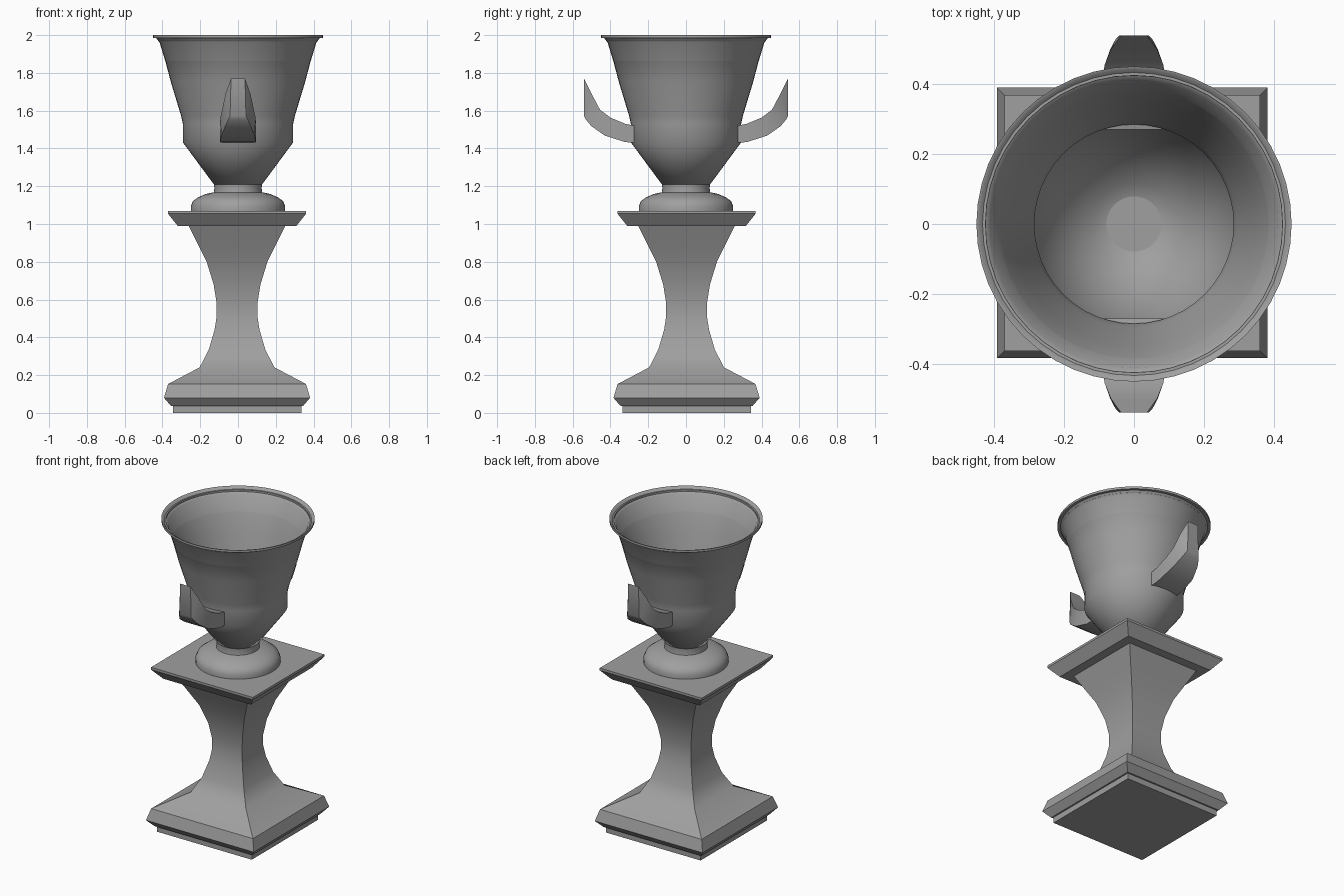
import bpy, bmesh
from math import cos, sin, pi, sqrt, radians

if "Cube" in bpy.data.objects:
    bpy.data.objects.remove(bpy.data.objects["Cube"])

stone = bpy.data.materials.new("grey_stone")
stone.use_nodes = True
GREY = (0.35, 0.35, 0.35, 1)
stone.diffuse_color = GREY
stone.node_tree.nodes["Principled BSDF"].inputs["Base Color"].default_value = GREY


def finish(name, bm, angle):
    """Turn a bmesh into a named, shaded object."""
    bmesh.ops.recalc_face_normals(bm, faces=bm.faces)
    mesh = bpy.data.meshes.new(name)
    bm.to_mesh(mesh)
    bm.free()
    mesh.materials.append(stone)
    obj = bpy.data.objects.new(name, mesh)
    bpy.context.collection.objects.link(obj)
    bpy.ops.object.select_all(action='DESELECT')
    obj.select_set(True)
    bpy.context.view_layer.objects.active = obj
    bpy.ops.object.shade_smooth_by_angle(angle=radians(angle))
    return obj


def loft(bm, rings):
    """Bridge closed rings of points and cap both ends."""
    rings = [[bm.verts.new(p) for p in ring] for ring in rings]
    n = len(rings[0])
    for a, b in zip(rings, rings[1:]):
        for i in range(n):
            j = (i + 1) % n
            bm.faces.new((a[i], a[j], b[j], b[i]))
    bm.faces.new(rings[0][::-1])
    bm.faces.new(rings[-1])


def turned(name, profile, sides, angle, scale=1, turn=0):
    """Sweep a (radius, height) profile round the z axis."""
    bm = bmesh.new()
    loft(bm, [[(r * scale * cos(turn + 2 * pi * i / sides),
                r * scale * sin(turn + 2 * pi * i / sides), z)
               for i in range(sides)] for r, z in profile])
    return finish(name, bm, angle)


def square(name, profile):
    obj = turned(name, profile, 4, 38, sqrt(2), pi / 4)
    obj.location = (-0.005, 0.003, 0)
    return obj


# Square pedestal: plinth, waisted shaft, cap slab
square("pedestal", [
    (0.34, 0), (0.34, 0.037), (0.35, 0.037), (0.387, 0.08), (0.365, 0.153),
    (0.198, 0.241), (0.15, 0.334), (0.119, 0.44), (0.108, 0.51),
    (0.108, 0.58), (0.124, 0.68), (0.161, 0.80), (0.209, 0.896), (0.256, 0.99)])
square("cap_slab", [(0.314, 0.99), (0.366, 1.055), (0.366, 1.07)])

# Round foot and stem
turned("foot", [
    (0.25, 1.065), (0.25, 1.095), (0.238, 1.122), (0.21, 1.142),
    (0.17, 1.159), (0.128, 1.168), (0.125, 1.19), (0.128, 1.215)], 48, 50)

# Hollow bowl, outside up to the rim and back down inside
turned("bowl", [
    (0.128, 1.21), (0.292, 1.432), (0.292, 1.53), (0.302, 1.575),
    (0.355, 1.75), (0.412, 1.965), (0.425, 1.973), (0.425, 1.985),
    (0.451, 1.985), (0.451, 2.0), (0.443, 1.998), (0.415, 1.96),
    (0.35, 1.75), (0.295, 1.575), (0.285, 1.53), (0.285, 1.437),
    (0.12, 1.225), (0.05, 1.208), (0.005, 1.205)], 48, 55)

# Upswept handles: reach, top height, top half width, bottom reach, height, half width
SECTIONS = [
    (0.27, 1.52, 0.095, 0.27, 1.432, 0.095),
    (0.32, 1.53, 0.095, 0.32, 1.433, 0.095),
    (0.40, 1.563, 0.093, 0.43, 1.468, 0.088),
    (0.455, 1.605, 0.084, 0.50, 1.517, 0.068),
    (0.50, 1.69, 0.066, 0.53, 1.553, 0.052),
    (0.54, 1.77, 0.037, 0.54, 1.572, 0.042)]
for name, side in (("front_handle", -1), ("back_handle", 1)):
    bm = bmesh.new()
    loft(bm, [[(-w, side * y, z), (w, side * y, z), (v, side * q, h), (-v, side * q, h)]
              for y, z, w, q, h, v in SECTIONS])
    finish(name, bm, 45)
